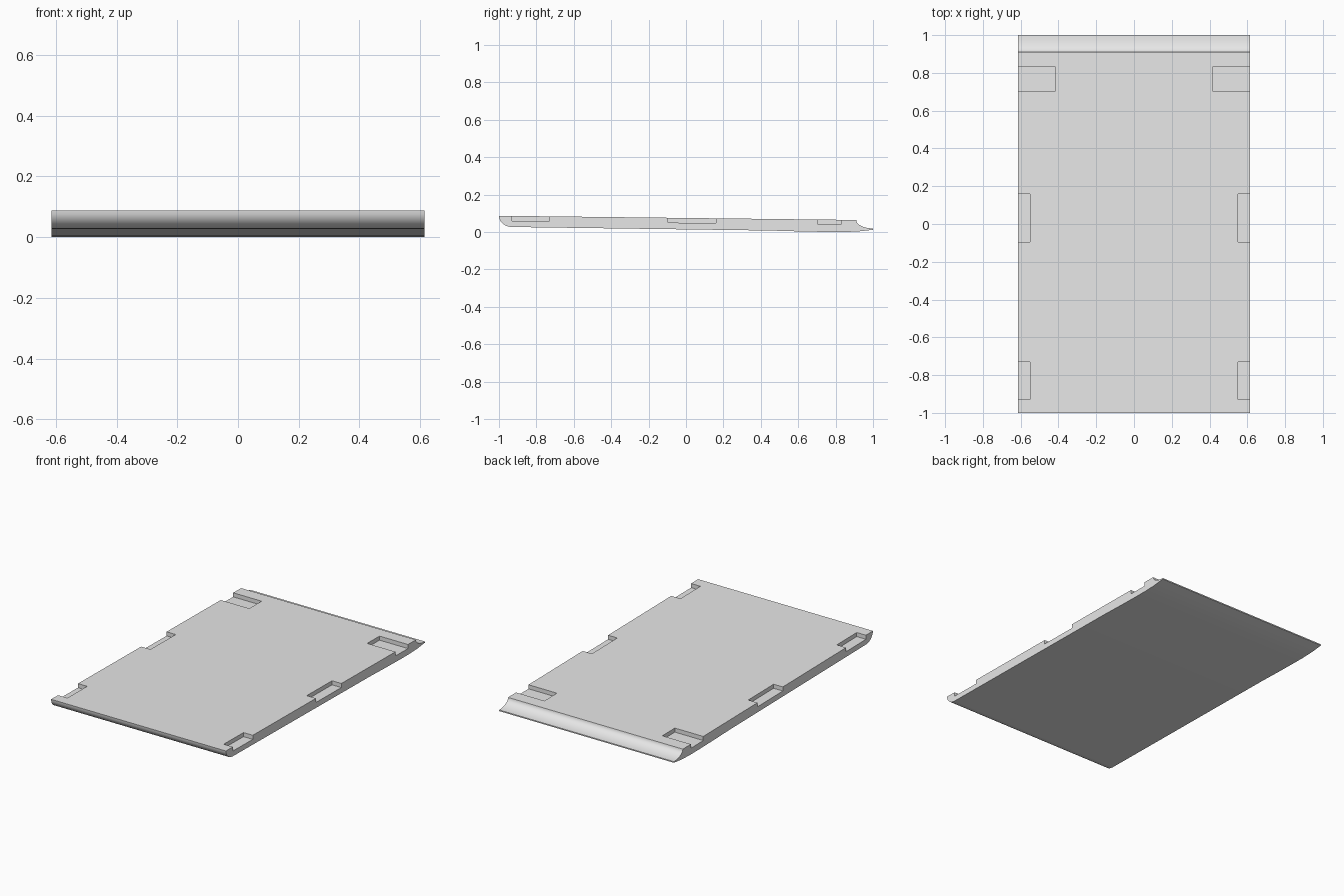
import bpy, bmesh, math

cube = bpy.data.objects.get("Cube")
if cube:
    bpy.data.objects.remove(cube, do_unlink=True)

HALF_W = 0.615
SLOPE = -0.0118          # gentle fall of the deck from front to back
TOP_MID = 0.0752         # deck height at y = 0
DEPTH = 0.026            # recess depth

grey = bpy.data.materials.new("light grey")
grey.use_nodes = True
grey.diffuse_color = (0.8, 0.8, 0.8, 1)
grey.node_tree.nodes["Principled BSDF"].inputs["Base Color"].default_value = (0.8, 0.8, 0.8, 1)


def deck(y):
    return TOP_MID + SLOPE * y


def extrude_profile(name, points, x0, x1):
    """Solid made by sweeping a y-z outline along x."""
    bm = bmesh.new()
    face = bm.faces.new([bm.verts.new((x0, y, z)) for y, z in points])
    moved = bmesh.ops.extrude_face_region(bm, geom=[face])["geom"]
    bmesh.ops.translate(bm, vec=(x1 - x0, 0, 0),
                        verts=[v for v in moved if isinstance(v, bmesh.types.BMVert)])
    bmesh.ops.recalc_face_normals(bm, faces=bm.faces)
    mesh = bpy.data.meshes.new(name)
    bm.to_mesh(mesh)
    bm.free()
    mesh.materials.append(grey)
    obj = bpy.data.objects.new(name, mesh)
    bpy.context.collection.objects.link(obj)
    return obj


def quarter(cy, cz, ry, rz, start, end, steps=8):
    """Points on part of an ellipse, angles in degrees."""
    angles = [math.radians(start + (end - start) * i / steps) for i in range(steps + 1)]
    return [(cy + ry * math.cos(a), cz + rz * math.sin(a)) for a in angles]


# Side outline: rounded front nose, shallow belly, concave back edge
nose = quarter(-0.93, deck(-1), 0.07, 0.06, 180, 270)
belly = [(0.45, 0.008), (0.62, 0.003), (0.76, 0.0005), (0.84, 0), (0.92, 0.003), (1, 0.012)]
scoop = quarter(1.0, deck(0.91), 0.09, 0.045, 270, 180)
panel = extrude_profile("panel", nose + belly + scoop, -HALF_W, HALF_W)

# Edge recesses: inner x, front y, back y, repeated on both sides
recesses = {"front": (0.55, -0.93, -0.73),
            "middle": (0.55, -0.095, 0.16),
            "back": (0.415, 0.705, 0.83)}
for name, (inner, y0, y1) in recesses.items():
    outline = [(y0, deck(y0) - DEPTH), (y1, deck(y1) - DEPTH), (y1, 0.2), (y0, 0.2)]
    for side, sign in (("left", 1), ("right", -1)):
        cutter = extrude_profile(f"{name}_{side}_recess_cutter", outline,
                                 sign * inner, sign * (HALF_W + 0.1))
        cutter.hide_render = True
        cutter.hide_viewport = True
        cutter.display_type = 'WIRE'
        mod = panel.modifiers.new(f"{name} {side} recess", 'BOOLEAN')
        mod.operation = 'DIFFERENCE'
        mod.solver = 'EXACT'
        mod.object = cutter

# Apply the cuts and remove the cutters
bpy.context.view_layer.update()
cut = bpy.data.meshes.new_from_object(
    panel.evaluated_get(bpy.context.evaluated_depsgraph_get()))
cutters = [m.object for m in panel.modifiers]
panel.modifiers.clear()
panel.data = cut
for cutter in cutters:
    bpy.data.objects.remove(cutter, do_unlink=True)

# Smooth the curved edges, keep the corners crisp
bpy.ops.object.select_all(action='DESELECT')
panel.select_set(True)
bpy.context.view_layer.objects.active = panel
bpy.ops.object.shade_smooth_by_angle(angle=math.radians(25))
